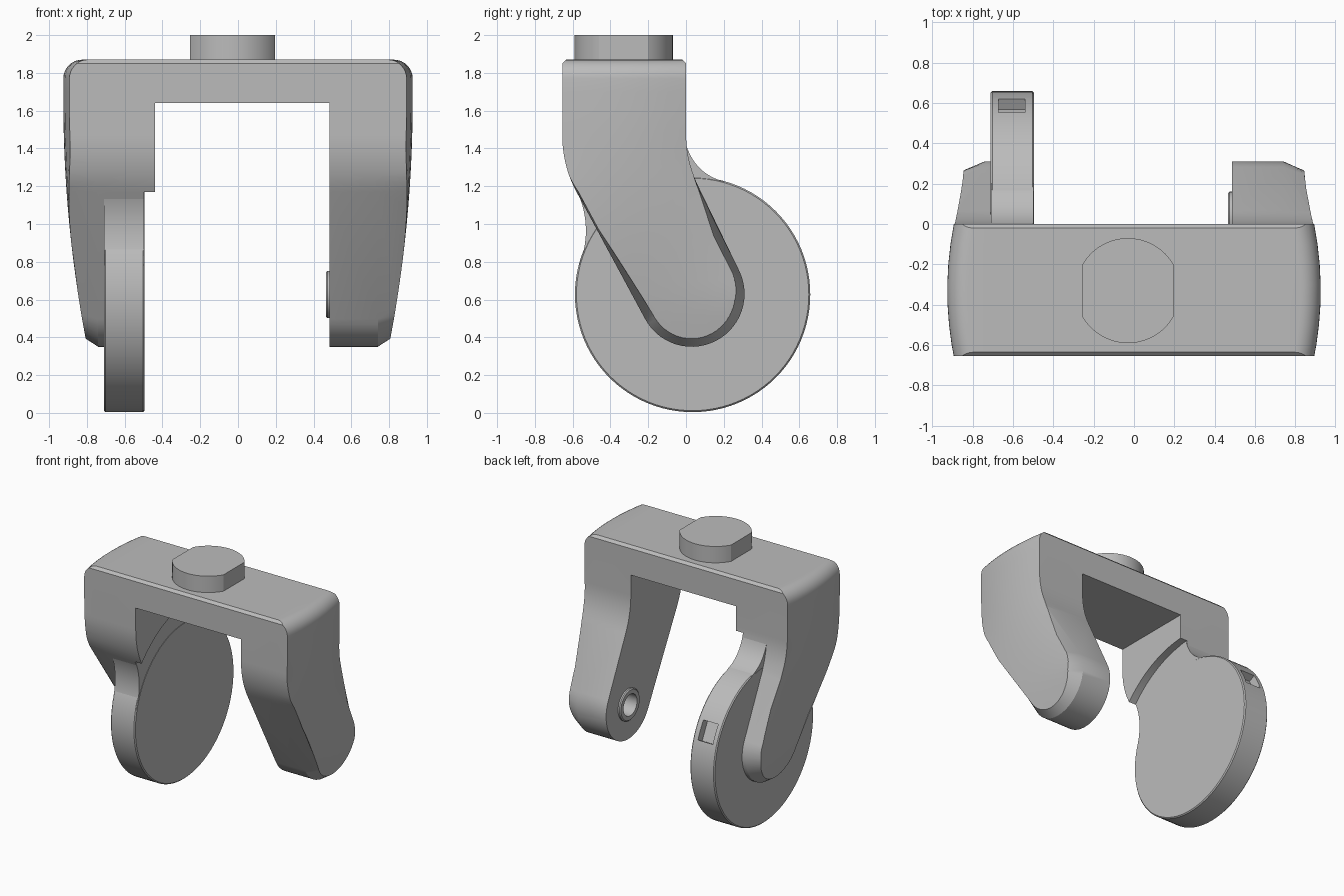
import bpy, bmesh
from math import sin, cos, radians, pi
from mathutils import Vector

if "Cube" in bpy.data.objects:
    bpy.data.objects.remove(bpy.data.objects["Cube"], do_unlink=True)

grey = bpy.data.materials.new("plain_grey")
grey.use_nodes = True
grey.diffuse_color = (0.5, 0.5, 0.5, 1)
grey.node_tree.nodes["Principled BSDF"].inputs["Base Color"].default_value = (0.5, 0.5, 0.5, 1)

AXLE = Vector((0.035, 0.627))  # y, z of the wheel axle


def loft(name, rings):
    """Skin a list of equal-length closed rings and cap both ends."""
    bm = bmesh.new()
    loops = [[bm.verts.new(p) for p in ring] for ring in rings]
    n = len(loops[0])
    for a, b in zip(loops, loops[1:]):
        for i in range(n):
            j = (i + 1) % n
            bm.faces.new((a[i], a[j], b[j], b[i]))
    bm.faces.new(loops[0])
    bm.faces.new(loops[-1])
    bmesh.ops.recalc_face_normals(bm, faces=bm.faces)
    mesh = bpy.data.meshes.new(name)
    bm.to_mesh(mesh)
    bm.free()
    mesh.materials.append(grey)
    obj = bpy.data.objects.new(name, mesh)
    bpy.context.collection.objects.link(obj)
    return obj


def extrude_x(name, profile, x0, x1):
    return loft(name, [[(x, y, z) for y, z in profile] for x in (x0, x1)])


def arc(centre, r, a0, a1, n):
    return [(centre[0] + r * cos(radians(a0 + (a1 - a0) * i / n)),
             centre[1] + r * sin(radians(a0 + (a1 - a0) * i / n))) for i in range(n + 1)]


def circle(r, n=96):
    return arc(AXLE, r, 0, 360, n)[:-1]


def disc(name, r, x0, x1, edge=0.008):
    """Cylinder along x with slightly eased rims."""
    sections = ((x0, r - edge), (x0 + edge, r), (x1 - edge, r), (x1, r - edge))
    return loft(name, [[(x, y, z) for y, z in circle(s)] for x, s in sections])


def bend(a, b, c, n=10):
    a, b, c = Vector(a), Vector(b), Vector(c)
    return [tuple(a * (1 - t) ** 2 + b * 2 * t * (1 - t) + c * t * t)
            for t in (i / n for i in range(n + 1))]


def boolean(obj, tool, operation):
    mod = obj.modifiers.new("cut", "BOOLEAN")
    mod.operation, mod.object, mod.solver = operation, tool, "EXACT"
    bpy.context.view_layer.objects.active = obj
    bpy.ops.object.modifier_apply(modifier=mod.name)
    bpy.data.objects.remove(tool, do_unlink=True)


def smooth(obj, angle=25):
    bpy.ops.object.select_all(action="DESELECT")
    obj.select_set(True)
    bpy.context.view_layer.objects.active = obj
    bpy.ops.object.shade_smooth_by_angle(angle=radians(angle))


# Fork side profile: upright block, bent into a leg with a round foot
side = [(-0.655, 1.85), (-0.635, 1.87), (-0.02, 1.87), (0, 1.85)]
side += bend((0, 1.48), (0, 1.335), (0.065, 1.2))
side += arc((0.03, 0.63), 0.28, 25.7, -151.6, 28)
side += bend((-0.58, 1.17), (-0.655, 1.31), (-0.655, 1.47))


def inset(profile, amount):
    """Pull the lower profile inwards, more towards the foot."""
    out = []
    for i, p in enumerate(profile):
        before = Vector(profile[i - 1])
        after = Vector(profile[(i + 1) % len(profile)])
        d = (after - before).normalized()
        f = amount * min(1, max(0, (1.25 - p[1]) / 0.9))
        out.append((p[0] + d.y * f, p[1] - d.x * f))
    return out


narrow = inset(side, 0.135)
fork = loft("fork", [[(x, y, z) for y, z in prof] for x, prof in
                     ((-0.95, narrow), (-0.74, side), (0.74, side), (0.95, narrow))])

# Barrelled outer shape with rounded shoulders
levels = [(z / 10, 0.925 - 0.075 * max(0, 1.65 - z / 10) ** 2) for z in range(3, 18)]
levels += [(1.77 + 0.1 * sin(a), 0.825 + 0.1 * cos(a)) for a in (i * pi / 16 for i in range(9))]
levels.append((1.95, 0.825))
ys = [-0.8 + 0.1 * i for i in range(14)]
rings = []
for z, w in levels:
    bulge = 0.3 * min(1, max(0, (z - 0.6) / 0.8))
    edge = [(w - bulge * (y + 0.33) ** 2, y, z) for y in ys]
    rings.append(edge + [(-x, y, z) for x, y, z in reversed(edge)])
boolean(fork, loft("outer_shape", rings), "INTERSECT")

# Opening between the legs and the round relief beside the wheel
gap = [(-1, 0.1), (1, 0.1), (1, 1.64), (-1, 1.64)]
boolean(fork, extrude_x("gap", gap, -0.44, 0.485), "DIFFERENCE")
boolean(fork, extrude_x("relief", circle(0.82), -0.5, 0.2), "DIFFERENCE")

# Axle hub on the free leg, with its bore
hub = disc("axle_hub", 0.125, 0.465, 0.55)
for part in (fork, hub):
    boolean(part, extrude_x("bore", circle(0.085, 48), 0.4, 0.6), "DIFFERENCE")

# Wheel with a slot in the rim
wheel = disc("wheel", 0.623, -0.71, -0.495)
out = Vector((cos(radians(27)), sin(radians(27))))
along = Vector((-out.y, out.x))
slot = [tuple(AXLE + out * r + along * t)
        for r, t in ((0.56, -0.075), (0.7, -0.075), (0.7, 0.075), (0.56, 0.075))]
boolean(wheel, extrude_x("slot", slot, -0.67, -0.54), "DIFFERENCE")

# Neck fillets blending the leg into the wheel rim
neck_profile = bend((-0.01, 1.46), (0.03, 1.27), (0.2, 1.225))
neck_profile += [(-0.1, 1.0), (-0.4, 0.8)]
neck_profile += bend((-0.565, 0.78), (-0.49, 0.98), (-0.575, 1.17))
neck_profile += [(-0.4, 1.3)]
neck = extrude_x("wheel_neck", neck_profile, -0.709, -0.497)

# Mounting post with two flats
half = arc((-0.03, -0.33), 0.26, 30, 150, 24) + arc((-0.03, -0.33), 0.26, 210, 330, 24)
post = loft("mounting_post", [[(x, y, z) for x, y in half] for z in (1.85, 2.0)])

for part in (fork, hub, wheel, neck, post):
    smooth(part)
